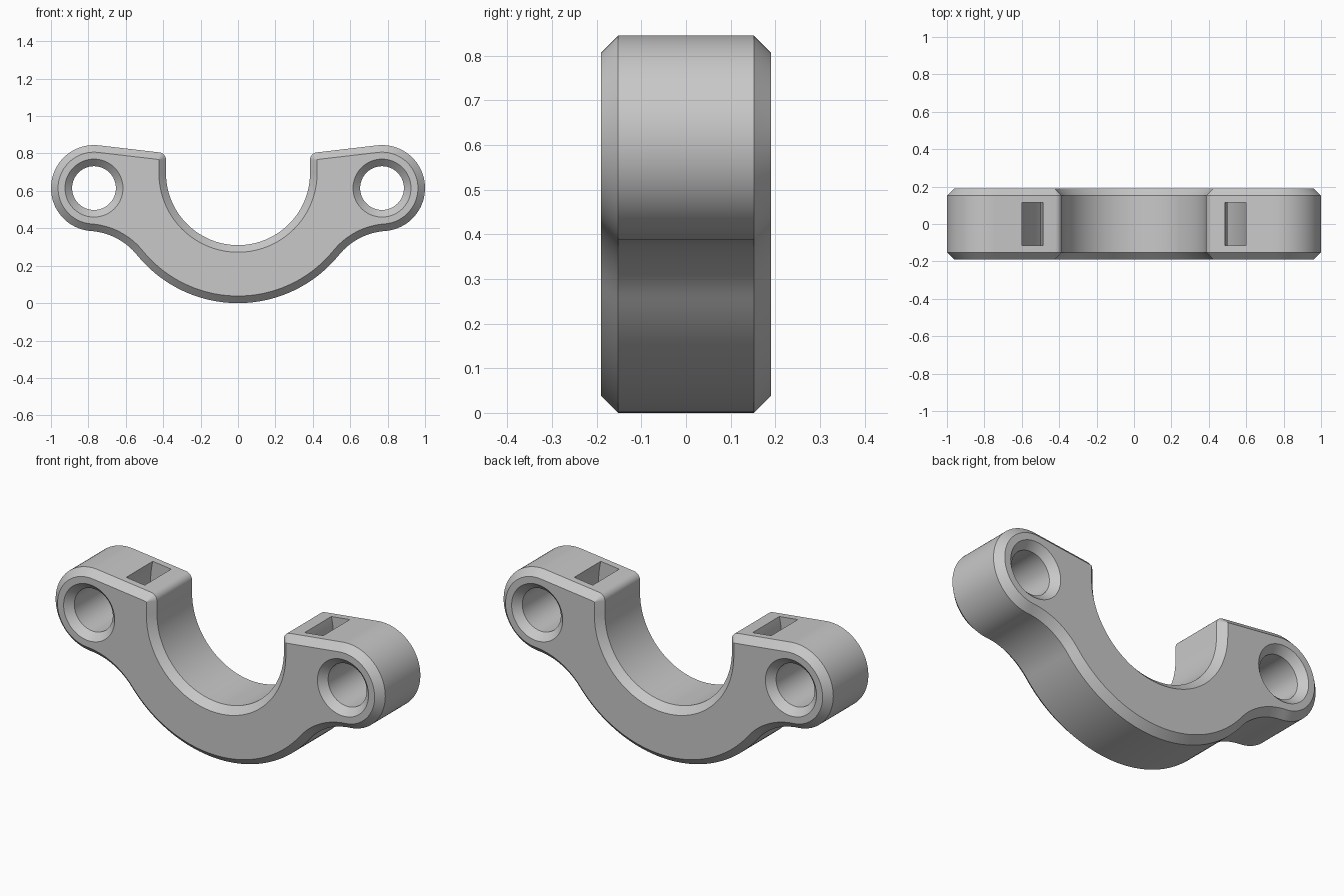
import bpy, bmesh
from math import sin, cos, pi, radians, atan2, sqrt, hypot

cube = bpy.data.objects.get("Cube")
if cube:
    bpy.data.objects.remove(cube, do_unlink=True)

HALF = 0.19            # half thickness
CH = 0.038             # edge chamfer
CZ = 0.695             # height of the saddle centre
OUT_R, IN_R = 0.695, 0.385
LUG = (0.77, 0.615)
LUG_R = 0.23
FIL_R = 0.35           # concave blend between saddle and lug
TIP = (0.425, 0.766)
TIP_R = 0.04

grey = bpy.data.materials.new("light grey")
grey.use_nodes = True
grey.diffuse_color = (0.58, 0.58, 0.58, 1)
grey.node_tree.nodes["Principled BSDF"].inputs["Base Color"].default_value = (0.58, 0.58, 0.58, 1)


def arc(centre, r, a, b, n):
    return [(centre[0] + r * cos(a + (b - a) * i / n),
             centre[1] + r * sin(a + (b - a) * i / n)) for i in range(n + 1)]


def blend_centre():
    """Centre of the circle touching both the saddle and the lug from below."""
    dx, dz = LUG[0], LUG[1] - CZ
    d = hypot(dx, dz)
    r1, r2 = OUT_R + FIL_R, LUG_R + FIL_R
    a = (r1 * r1 - r2 * r2 + d * d) / (2 * d)
    h = sqrt(r1 * r1 - a * a)
    return (a * dx + h * dz) / d, CZ + (a * dz - h * dx) / d


def outline(c):
    """Closed outline of the clamp, shrunk into the material by c."""
    f = blend_centre()
    a1 = atan2(f[1] - CZ, f[0])
    b = atan2(LUG[1] - f[1], LUG[0] - f[0])
    top = radians(96.5)
    mid = (0, CZ)
    half = arc(mid, OUT_R - c, -pi / 2, a1, 24)
    half += arc(f, FIL_R + c, a1 + pi, b, 16)[1:]
    half += arc(LUG, LUG_R - c, b - pi, top, 40)[1:]
    half += arc(TIP, TIP_R - c, top, pi, 8)
    half += arc(mid, IN_R + c, 0, -pi / 2, 36)
    return half + [(-x, z) for x, z in reversed(half[1:-1])]


def stack(name, layers):
    """Solid from matching (outline, y) layers, capped at both ends."""
    bm = bmesh.new()
    rings = [[bm.verts.new((x, y, z)) for x, z in pts] for pts, y in layers]
    for r, s in zip(rings, rings[1:]):
        for i in range(len(r)):
            j = (i + 1) % len(r)
            bm.faces.new((r[i], r[j], s[j], s[i]))
    bm.faces.new(rings[0])
    bm.faces.new(rings[-1])
    bmesh.ops.recalc_face_normals(bm, faces=bm.faces)
    mesh = bpy.data.meshes.new(name)
    bm.to_mesh(mesh)
    bm.free()
    mesh.materials.append(grey)
    obj = bpy.data.objects.new(name, mesh)
    bpy.context.collection.objects.link(obj)
    return obj


# Clamp body with chamfered rims
edge, rim = outline(0), outline(CH)
body = stack("clamp_body", [(rim, -HALF), (edge, CH - HALF), (edge, HALF - CH), (rim, HALF)])

# Countersunk bolt holes
cutters = []
for side, label in ((1, "left"), (-1, "right")):
    def ring(r):
        return arc((side * LUG[0], LUG[1]), r, 0, 2 * pi, 64)[:-1]
    small, big, over = ring(0.117), ring(0.155), ring(0.165)
    cutters.append(stack(label + "_bolt_hole_cutter", [
        (over, -HALF - 0.01), (big, -HALF), (small, CH - HALF),
        (small, HALF - CH), (big, HALF), (over, HALF + 0.01)]))

# Curved strap channel running round the saddle, open at both top faces
rise = 0.3
outer, inner = 0.612, 0.5
lift = radians(30)
channel = (arc((0, CZ), outer, -pi - lift, lift, 80)
           + arc((0, CZ), inner, lift, -pi - lift, 80))
cutters.append(stack("strap_channel_cutter", [(channel, -0.115), (channel, 0.115)]))

# Cut the openings and drop the cutters
bpy.context.view_layer.objects.active = body
for cutter in cutters:
    cutter.hide_render = True
    mod = body.modifiers.new("cut", "BOOLEAN")
    mod.operation = "DIFFERENCE"
    mod.solver = "EXACT"
    mod.object = cutter
    bpy.ops.object.modifier_apply(modifier=mod.name)
    bpy.data.objects.remove(cutter, do_unlink=True)

# Smooth curved walls, crisp chamfer edges
for obj in bpy.context.selected_objects:
    obj.select_set(False)
body.select_set(True)
bpy.ops.object.shade_smooth_by_angle(angle=radians(30))
